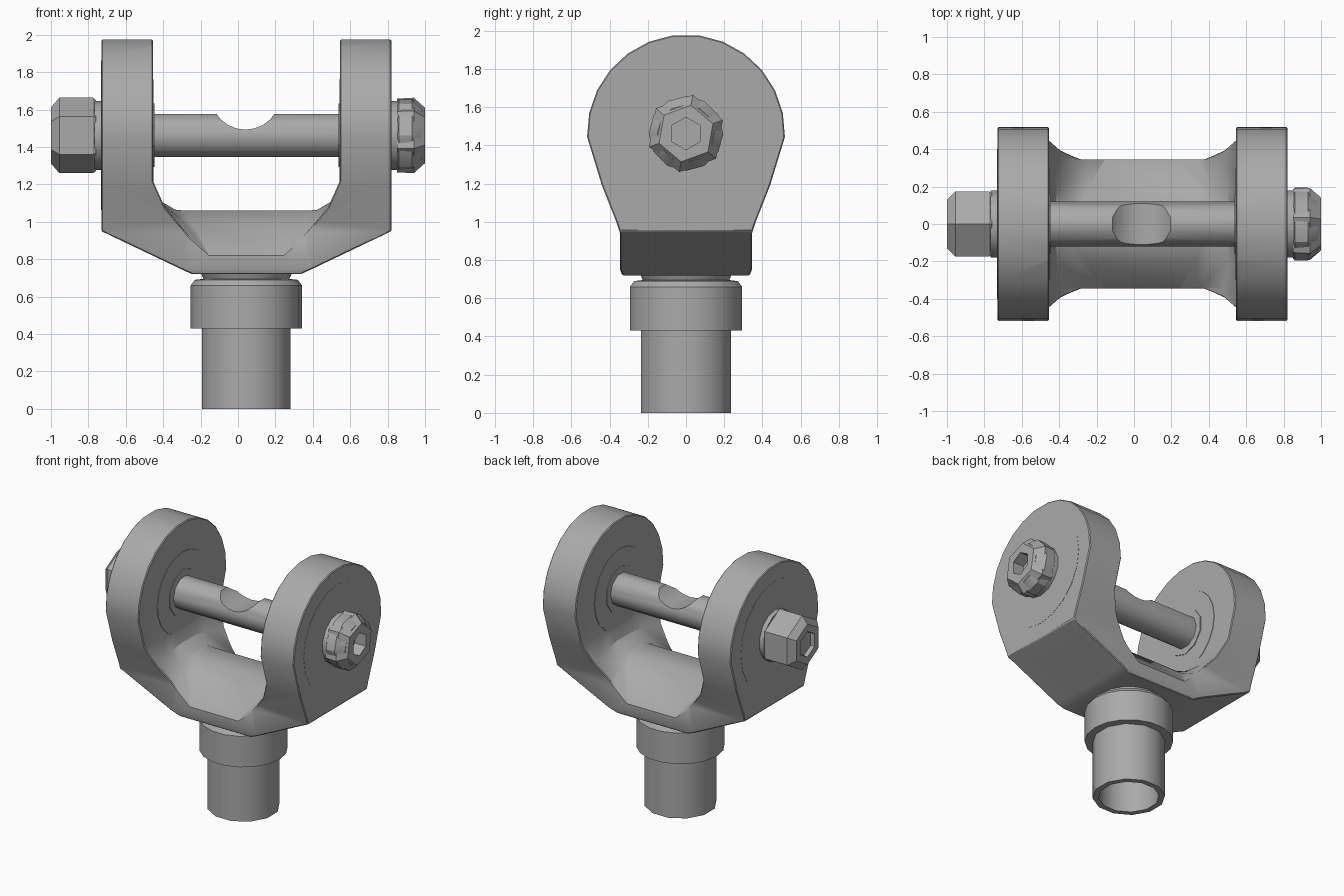
import bpy, bmesh
from math import sin, cos, pi, radians

cube = bpy.data.objects.get("Cube")
if cube:
    bpy.data.objects.remove(cube, do_unlink=True)

steel = bpy.data.materials.new("grey steel")
steel.use_nodes = True
GREY = (0.4, 0.4, 0.4, 1)
steel.diffuse_color = GREY
steel.node_tree.nodes["Principled BSDF"].inputs["Base Color"].default_value = GREY

CX = 0.045     # centre of the fork
AXIS_Z = 1.462   # height of the bolt


def loft(name, rings, closed=False):
    """Skin a list of equal-length point rings; cap the ends unless closed."""
    bm = bmesh.new()
    rows = [[bm.verts.new(p) for p in ring] for ring in rings]
    n = len(rows[0])
    pairs = list(zip(rows, rows[1:])) + ([(rows[-1], rows[0])] if closed else [])
    for a, b in pairs:
        for i in range(n):
            j = (i + 1) % n
            bm.faces.new((a[i], a[j], b[j], b[i]))
    if not closed:
        bm.faces.new(rows[0])
        bm.faces.new(rows[-1])
    bmesh.ops.recalc_face_normals(bm, faces=bm.faces)
    mesh = bpy.data.meshes.new(name)
    bm.to_mesh(mesh)
    bm.free()
    mesh.materials.append(steel)
    ob = bpy.data.objects.new(name, mesh)
    bpy.context.collection.objects.link(ob)
    return ob


def turned(name, profile, sides, axis="X", phase=0.0, closed=False):
    """Rings from (position, radius) pairs along the bolt (X) or the stem (Z)."""
    angles = [phase + 2 * pi * i / sides for i in range(sides)]
    if axis == "X":
        rings = [[(p, r * sin(a), AXIS_Z + r * cos(a)) for a in angles] for p, r in profile]
    else:
        rings = [[(CX + r * cos(a), r * sin(a), p) for a in angles] for p, r in profile]
    return loft(name, rings, closed)


def boolean(ob, cutter, operation):
    cutter.hide_render = True
    mod = ob.modifiers.new("cut", "BOOLEAN")
    mod.operation, mod.object, mod.solver = operation, cutter, "EXACT"
    apply_modifier(ob, mod)
    bpy.data.objects.remove(cutter, do_unlink=True)


def apply_modifier(ob, mod):
    bpy.context.view_layer.objects.active = ob
    bpy.ops.object.modifier_apply(modifier=mod.name)


def smooth(ob, angle=30):
    bpy.ops.object.select_all(action="DESELECT")
    ob.select_set(True)
    bpy.context.view_layer.objects.active = ob
    bpy.ops.object.shade_smooth_by_angle(angle=radians(angle))


def mirrored(half):
    """Complete a half outline, listed top to bottom, across x = 0."""
    return half + [(-x, z) for x, z in reversed(half)]


# Fork: front outline crossed with the round-eared side outline
front = mirrored([(0.775, 2.1), (0.775, 0.95), (0.345, 0.745), (0.29, 0.72)])
fork = loft("fork", [[(CX + x, y, z) for x, z in front] for y in (-0.7, 0.7)])
arc = [radians(7.5 + 15 * i) for i in range(-1, 6)]
ear = [(0.518 * sin(a), AXIS_Z + 0.518 * cos(a)) for a in [radians(d) for d in range(8, 106, 14)]]
ear += [(0.44, 1.19), (0.365, 1.0), (0.345, 0.94), (0.345, 0.75), (0.325, 0.7)]
side = loft("side_outline", [[(x, y, z) for y, z in mirrored(ear)] for x in (-1, 1)])
boolean(fork, side, "INTERSECT")


# Saddle-shaped slot between the ears, deeper toward front and back
def slot_ring(y, t):
    bottom = 1.06 - 0.24 * t
    half = [(0.5, 2.2), (0.5, 1.2 + 0.02 * t), (0.465 - 0.03 * t, 1.115 - 0.04 * t),
            (0.38 - 0.08 * t, 1.065 - 0.15 * t), (0.33 - 0.13 * t, bottom)]
    return [(CX + x, y, z) for x, z in mirrored(half)]


stations = [(-0.6, 1.8), (-0.345, 1), (-0.2, 0.32), (-0.1, 0), (0.1, 0), (0.2, 0.32), (0.345, 1), (0.6, 1.8)]
slot = loft("slot", [slot_ring(y, min(t, 1.0)) for y, t in stations])
boolean(fork, slot, "DIFFERENCE")
bevel = fork.modifiers.new("soft_edges", "BEVEL")
bevel.width, bevel.segments, bevel.angle_limit = 0.008, 1, radians(50)
apply_modifier(fork, bevel)
smooth(fork)

# Hollow stem, collar and neck
stem = turned("stem", [(0.0, 0.245), (0.5, 0.245), (0.5, 0.205), (0.0, 0.205)], 12, "Z", pi / 12, True)
collar = turned("collar", [(0.43, 0.285), (0.43, 0.298), (0.66, 0.298), (0.69, 0.275), (0.695, 0.23), (0.74, 0.25)],
                18, "Z")
smooth(stem, 35)
smooth(collar)

# Bearing faces and bushes on both sides of each ear
for label, inner, outer in (("left", CX + 0.5, CX + 0.775), ("right", CX - 0.5, CX - 0.775)):
    s = 1 if outer > inner else -1
    turned(label + "_bearing", [(inner - s * 0.003, 0.3), (outer + s * 0.002, 0.4)], 20)
    turned(label + "_bush", [(inner - s * 0.008, 0.17), (inner + s * 0.02, 0.17)], 10)
    washer = turned(label + "_washer", [(outer - s * 0.01, 0.185), (outer + s * 0.036, 0.185)], 14)
    smooth(washer)

# Bolt shank with a scooped notch
bolt = turned("bolt_shank", [(-0.97, 0.12), (0.9, 0.12)], 10, phase=pi / 10)
notch = loft("notch", [[(0.04 + 0.187 * cos(2 * pi * i / 24), y, 1.68 + 0.187 * sin(2 * pi * i / 24))
                        for i in range(24)] for y in (-0.3, 0.3)])
boolean(bolt, notch, "DIFFERENCE")
smooth(bolt, 40)

# Hexagonal nut with a chamfered, recessed end
turned("nut", [(-0.76, 0.19), (-0.775, 0.202), (-0.955, 0.202), (-1.0, 0.15), (-1.0, 0.095), (-0.96, 0.09)], 6)

# Bolt head with hexagonal socket
turned("bolt_head", [(0.85, 0.2), (0.94, 0.205), (1.0, 0.15)], 6, phase=radians(70))
head = bpy.data.objects["bolt_head"]
flange = turned("head_flange", [(0.845, 0.17), (0.86, 0.195), (0.93, 0.195), (0.985, 0.15)], 12)
smooth(flange)
for part in (head, flange):
    boolean(part, turned("socket", [(0.91, 0.085), (1.1, 0.085)], 6), "DIFFERENCE")
